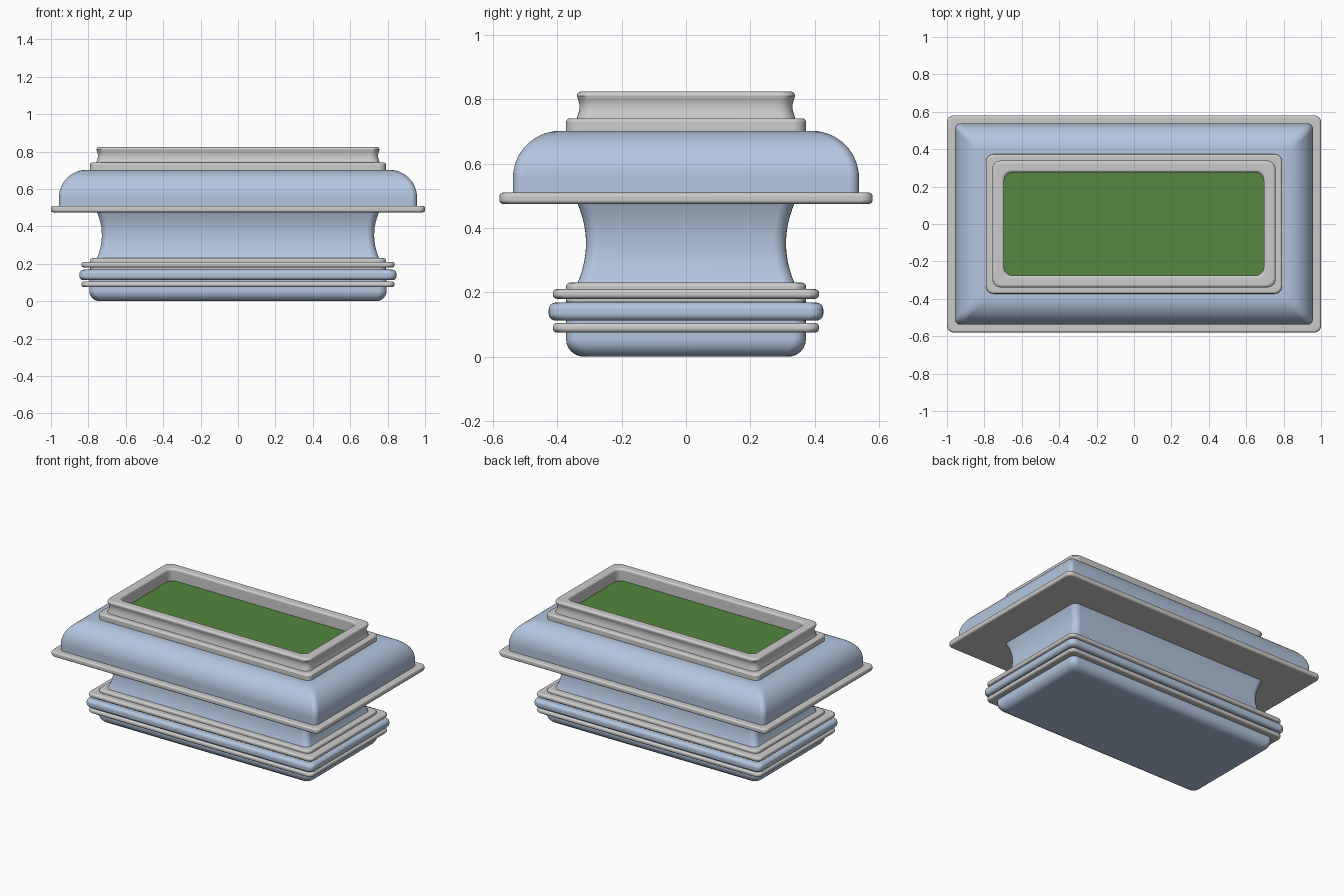
import bpy, bmesh
from math import sin, cos, pi

if "Cube" in bpy.data.objects:
    bpy.data.objects.remove(bpy.data.objects["Cube"])


def material(name, rgb):
    m = bpy.data.materials.new(name)
    m.diffuse_color = (*rgb, 1)
    m.use_nodes = True
    m.node_tree.nodes["Principled BSDF"].inputs["Base Color"].default_value = m.diffuse_color
    return m


BLUE = material("pale_blue", (0.45, 0.56, 0.73))
GREEN = material("green", (0.09, 0.24, 0.05))


def arc(inset, z, r, a0, a1, n=6):
    """Arc of (inset, z) points; angle 0 faces outward, 90 faces up."""
    return [(inset - r * cos(a), z + r * sin(a))
            for a in (pi / 180 * (a0 + (a1 - a0) * i / n) for i in range(n + 1))]


def slab_profile(z0, z1, bottom, top):
    """Straight wall with rounded lower and upper edges."""
    lo = arc(bottom, z0 + bottom, bottom, -90, 0) if bottom else [(0, z0)]
    hi = arc(top, z1 - top, top, 0, 90) if top else [(0, z1)]
    if abs(lo[-1][1] - hi[0][1]) < 1e-5:
        hi = hi[1:]
    return lo + hi


def loft(name, hx, hy, r, profile, mat=None, ring=False, n=6):
    """Sweep an (inset, z) profile round a rounded rectangle."""
    bm = bmesh.new()
    loops = []
    for inset, z in profile:
        loop = []
        for q, (sx, sy) in enumerate([(1, 1), (-1, 1), (-1, -1), (1, -1)]):
            for i in range(n + 1):
                a = (q + i / n) * pi / 2
                loop.append(bm.verts.new((sx * (hx - inset - r) + r * cos(a),
                                          sy * (hy - inset - r) + r * sin(a), z)))
        loops.append(loop)
    pairs = list(zip(loops, loops[1:]))
    if ring:
        pairs.append((loops[-1], loops[0]))
    else:
        bm.faces.new(loops[0][::-1])
        bm.faces.new(loops[-1])
    for lo, hi in pairs:
        for i in range(len(lo)):
            j = (i + 1) % len(lo)
            bm.faces.new((lo[i], lo[j], hi[j], hi[i]))
    bmesh.ops.recalc_face_normals(bm, faces=bm.faces)
    mesh = bpy.data.meshes.new(name)
    bm.to_mesh(mesh)
    bm.free()
    ob = bpy.data.objects.new(name, mesh)
    bpy.context.collection.objects.link(ob)
    if mat:
        mesh.materials.append(mat)
    bpy.ops.object.select_all(action='DESELECT')
    ob.select_set(True)
    bpy.context.view_layer.objects.active = ob
    bpy.ops.object.shade_smooth_by_angle(angle=pi / 6)
    wn = ob.modifiers.new("weighted_normals", 'WEIGHTED_NORMAL')
    wn.keep_sharp = True
    return ob


# Foot with its stacked bands
loft("base", 0.795, 0.373, 0.04, slab_profile(0, 0.172, 0.055, 0), BLUE)
loft("lower_ring", 0.837, 0.414, 0.035, slab_profile(0.075, 0.105, 0.013, 0.013))
loft("middle_band", 0.848, 0.427, 0.04, slab_profile(0.112, 0.168, 0.022, 0.022), BLUE)
loft("upper_ring", 0.837, 0.414, 0.035, slab_profile(0.18, 0.21, 0.013, 0.013))
loft("neck_collar", 0.79, 0.373, 0.04, slab_profile(0.171, 0.23, 0, 0.012))

# Waisted neck
neck = [(0.028 * (1 - (2 * i / 12 - 1) ** 2) - 0.001, 0.225 + 0.255 * i / 12) for i in range(13)]
loft("neck", 0.755, 0.338, 0.04, neck, BLUE)

# Flange and domed body
loft("flange", 1.0, 0.58, 0.035, slab_profile(0.475, 0.51, 0.012, 0.012))
loft("body", 0.957, 0.538, 0.03,
     [(0, 0.505)] + arc(0.147, 0.555, 0.147, 0, 90, 14), BLUE)

# Top step, hollow rim and green inset panel
loft("top_step", 0.792, 0.373, 0.04, slab_profile(0.695, 0.741, 0, 0.012))
rim = ([(0, 0.735), (0.003, 0.75), (0.008, 0.765), (0.009, 0.785), (0.005, 0.798)]
       + arc(0.016, 0.81, 0.015, 0, 90) + arc(0.05, 0.811, 0.014, 90, 180)
       + [(0.064, 0.735)])
loft("rim", 0.758, 0.34, 0.045, rim, ring=True)
loft("panel", 0.70, 0.282, 0.03, [(0, 0.72), (0, 0.744)], GREEN)
